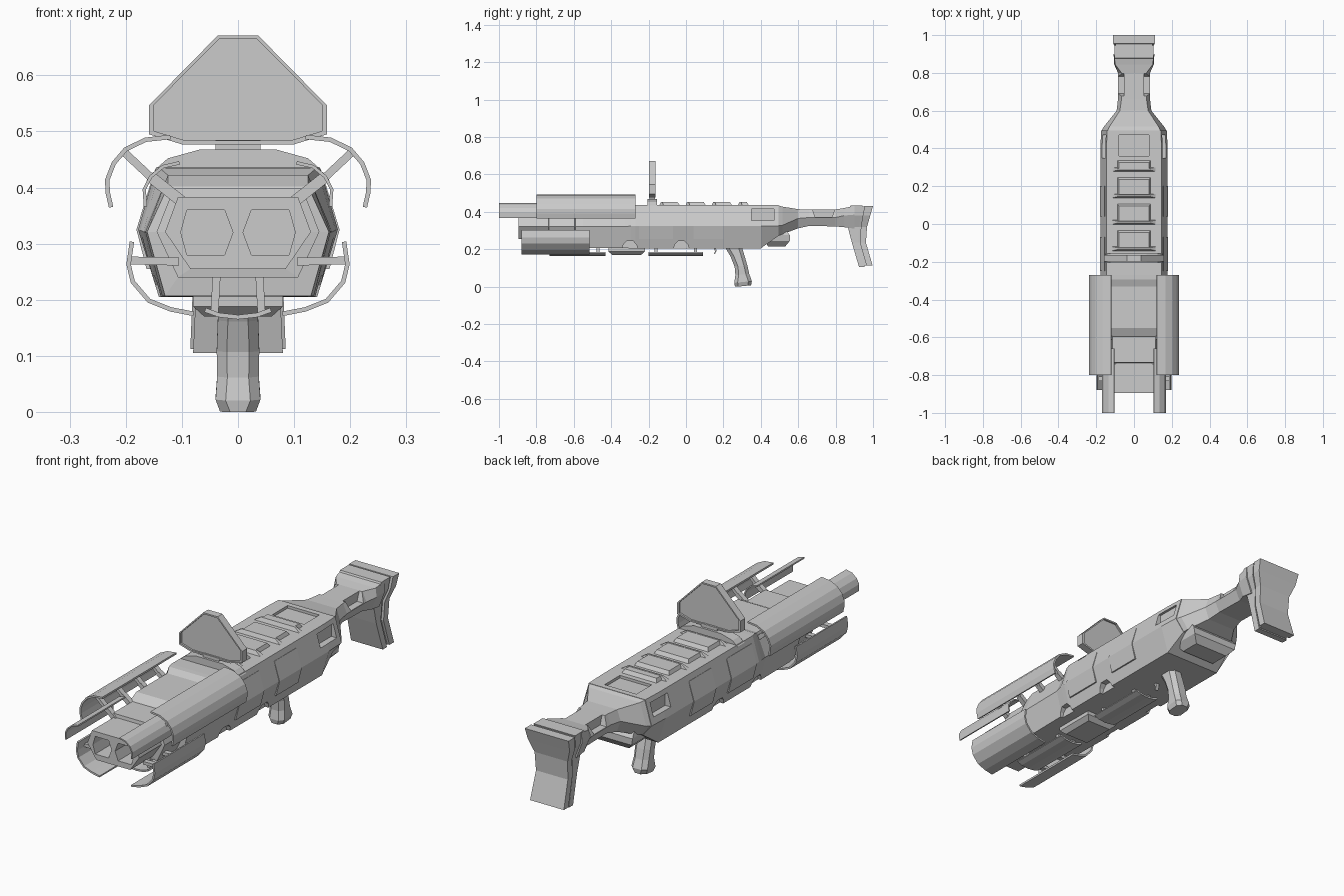
import bpy, bmesh
from mathutils import Vector


def loft(name, rings):
    """Skin equal-length rings of 3D points and cap both ends."""
    bm = bmesh.new()
    vs = [[bm.verts.new(p) for p in r] for r in rings]
    n = len(rings[0])
    for a, b in zip(vs, vs[1:]):
        for i in range(n):
            bm.faces.new((a[i], a[(i + 1) % n], b[(i + 1) % n], b[i]))
    bm.faces.new(vs[0])
    bm.faces.new(vs[-1])
    bmesh.ops.recalc_face_normals(bm, faces=bm.faces)
    me = bpy.data.meshes.new(name)
    bm.to_mesh(me)
    bm.free()
    ob = bpy.data.objects.new(name, me)
    bpy.context.collection.objects.link(ob)
    return ob


def along_y(name, xz, y0, y1):
    return loft(name, [[(x, y, z) for x, z in xz] for y in (y0, y1)])


def along_x(name, yz, x0, x1):
    return loft(name, [[(x, y, z) for y, z in yz] for x in (x0, x1)])


def box(name, x0, x1, y0, y1, z0, z1):
    return along_y(name, [(x0, z0), (x1, z0), (x1, z1), (x0, z1)], y0, y1)


def hexring(y, wt, wm, wb, zt, zm, zb):
    return [(x, y, z) for x, z in ((-wt, zt), (wt, zt), (wm, zm), (wb, zb), (-wb, zb), (-wm, zm))]


def slab(y0, y1, w, z):
    return [(-w, y0, z), (w, y0, z), (w, y1, z), (-w, y1, z)]


def shell(name, pts, y0, y1, t=0.008):
    """Thin curved panel: polyline in x,z thickened towards its inner side."""
    inner = []
    for i, p in enumerate(pts):
        d = (Vector(pts[min(i + 1, len(pts) - 1)]) - Vector(pts[max(i - 1, 0)])).normalized()
        inner.append((p[0] + d.y * t, p[1] - d.x * t))
    return along_y(name, list(pts) + inner[::-1], y0, y1)


def strut(name, a, b, y, t=0.007, ly=0.012):
    d = (Vector(b) - Vector(a)).normalized() * t
    n = (-d.y, d.x)
    return along_y(name, [(a[0] + n[0], a[1] + n[1]), (b[0] + n[0], b[1] + n[1]),
                          (b[0] - n[0], b[1] - n[1]), (a[0] - n[0], a[1] - n[1])], y - ly, y + ly)


def cut(ob, cutters):
    for c in cutters:
        c.hide_render = True
        m = ob.modifiers.new("cut", 'BOOLEAN')
        m.operation, m.solver, m.object = 'DIFFERENCE', 'EXACT', c
    bpy.context.view_layer.update()
    me = bpy.data.meshes.new_from_object(ob.evaluated_get(bpy.context.evaluated_depsgraph_get()))
    ob.modifiers.clear()
    ob.data = me
    for c in cutters:
        bpy.data.objects.remove(c)


# receiver with stepped front
body = loft("receiver", [hexring(*r) for r in (
    (-.895, .107, .130, .085, .383, .321, .255),
    (-.735, .107, .130, .085, .383, .321, .255),
    (-.733, .115, .145, .107, .398, .321, .240),
    (-.595, .115, .145, .107, .398, .321, .240),
    (-.592, .125, .162, .130, .402, .321, .207),
    (-.550, .125, .165, .135, .422, .321, .206),
    (-.330, .125, .168, .138, .422, .321, .206),
    (-.295, .140, .174, .141, .435, .324, .205),
    (-.270, .146, .178, .141, .436, .325, .205),
    (.400, .146, .178, .141, .436, .325, .205),
    (.495, .142, .174, .130, .436, .325, .272))])
cutters = [box("cut_top", -.08, .08, .36, .47, .424, .5)]
for s in (-1, 1):
    # muzzle bores, side windows and lower edge notches
    cutters.append(along_y("cut_bore", [(s * x, z) for x, z in (
        (.102, .32), (.091, .36), (.024, .36), (.009, .32), (.024, .28), (.091, .28))], -.95, -.65))
    x0, x1 = sorted((s * .140, s * .25))
    cutters.append(box("cut_window", x0, x1, .35, .47, .355, .415))
    for y in (-.3, -.025):
        x0, x1 = sorted((s * .125, s * .25))
        cutters.append(along_x("cut_notch", [(y - .045, .19), (y - .035, .225), (y - .018, .243),
                                             (y + .018, .243), (y + .035, .225), (y + .045, .19)], x0, x1))
cut(body, cutters)

# side armour plates wrapped over the widest edge
for s in (-1, 1):
    for y0, y1 in ((-.25, -.07), (.04, .2)):
        sec = ((.155, .41), (.181, .325), (.163, .255), (.150, .255), (.165, .325), (.142, .41))
        along_y("side_plate", [(s * x, z) for x, z in sec], y0, y1)

# top louvres with wide front lips
for y0, y1 in ((-.14, -.03), (0, .11), (.14, .25), (.28, .34)):
    loft("louvre", [slab(y0, y1, .09, .43), slab(y0 + .015, y1 - .015, .08, .452)])
    loft("louvre_lip", [slab(y0 - .005, y0 + .022, .125, .43), slab(y0 + .006, y0 + .014, .085, .453)])

# sight base and framed shield sight
along_y("sight_base", [(-.15, .43), (-.125, .452), (-.067, .468), (.067, .468), (.125, .452), (.15, .43)],
        -.205, -.155)
box("sight_foot", -.04, .04, -.195, -.165, .46, .485)
sight = [(-.036, .671), (.036, .671), (.159, .546), (.159, .495), (.1, .477), (-.1, .477), (-.159, .495), (-.159, .546)]
small = [(x * .94, .575 + (z - .575) * .93) for x, z in sight]
loft("sight_shield", [[(x, y, z) for x, z in ring] for ring, y in (
    (small, -.19), (small, -.198), (sight, -.198), (sight, -.163), (small, -.163), (small, -.171))])

# curved heat shields and their struts
upper = [(.121, .494), (.166, .489), (.203, .471), (.225, .445), (.237, .414), (.236, .39), (.230, .364)]
inner = [(.105, .447), (.135, .440), (.158, .421), (.170, .397), (.168, .366)]
lower = [(.193, .304), (.199, .263), (.191, .230), (.161, .195), (.121, .179), (.08, .171)]
for s in (-1, 1):
    def mir(pts):
        return [(s * x, z) for x, z in pts]
    shell("upper_heat_shield", mir(upper), -.8, -.27, .008 * s)
    shell("front_heat_shield", mir(inner), -1, -.66, .006 * s)
    shell("lower_heat_shield", mir(lower), -.88, -.515, .008 * s)
    for y in (-.73, -.6, -.47, -.34):
        strut("upper_strut", (s * .203, .463), (s * .155, .418), y)
        strut("upper_strut_root", (s * .157, .42), (s * .1, .375), y, .01)
    for y in (-.82, -.7, -.58):
        strut("lower_strut", (s * .194, .27), (s * .105, .268), y)

# underside plates and posts
arc = [(-.06, .178), (-.035, .169), (0, .165), (.035, .169), (.06, .178)]
for y0, y1 in ((-.73, -.43), (-.2, .09)):
    shell("under_plate", arc, y0, y1, -.008)
    for y in (y0 + .04, y1 - .04):
        for s in (-1, 1):
            strut("under_post", (s * .042, .174), (s * .038, .245), y, .007, .008)
loft("under_block", [slab(-.395, -.24, .06, .17), slab(-.415, -.22, .08, .188), slab(-.415, -.22, .08, .21)])

# rear lower housing
loft("rear_housing", [slab(.44, .53, .085, .214), slab(.42, .555, .115, .245),
                      slab(.42, .555, .12, .275), slab(.42, .52, .11, .32)])

# grip with chamfered cross section
grip = ((.21, .212, .298, .034), (.165, .238, .312, .036), (.11, .26, .328, .038),
        (.065, .264, .338, .037), (.025, .258, .352, .040), (.003, .262, .348, .032))
rings = []
for z, f, b, w in grip:
    k = .018
    rings.append([(x, y, z + (y - (f + b) / 2) * .1) for x, y in (
        (-w + k, f), (w - k, f), (w, f + k), (w, b - k), (w - k, b), (-w + k, b), (-w, b - k), (-w, f + k))])
rings[-1] = [(x, y, max(z, 0)) for x, y, z in rings[-1]]
loft("grip", rings)
along_x("trigger", [(.145, .21), (.16, .21), (.163, .19), (.155, .173), (.15, .175), (.155, .19)], -.008, .008)

# stock neck with side recesses
neck = loft("stock_neck", [hexring(*r) for r in (
    (.49, .142, .174, .130, .436, .325, .272),
    (.515, .130, .160, .122, .428, .328, .280),
    (.60, .075, .092, .072, .414, .365, .312),
    (.66, .066, .085, .062, .413, .370, .325),
    (.80, .066, .085, .062, .413, .370, .322),
    (.845, .100, .105, .080, .420, .380, .318),
    (.90, .105, .108, .080, .432, .385, .310))])
cut(neck, [along_x("cut_recess", [(.665, .45), (.69, .372), (.78, .372), (.81, .45)], *sorted((s * .052, s * .2)))
           for s in (-1, 1)])

# butt: front body plus rear pad separated by a groove
for name, levels in (
    ("butt_body", ((.105, .925, .955, .080), (.235, .887, .920, .074), (.32, .865, .925, .076),
                   (.38, .85, .935, .1), (.434, .88, .945, .104))),
    ("butt_core", ((.112, .95, .97, .074), (.235, .91, .935, .068), (.32, .915, .94, .072),
                   (.38, .925, .95, .094), (.428, .94, .96, .098))),
    ("butt_pad", ((.112, .965, .998, .085), (.235, .930, .962, .080), (.32, .935, .968, .083),
                  (.38, .945, .985, .105), (.432, .955, 1.0, .110)))):
    loft(name, [slab(f, b, w, z) for z, f, b, w in levels])
